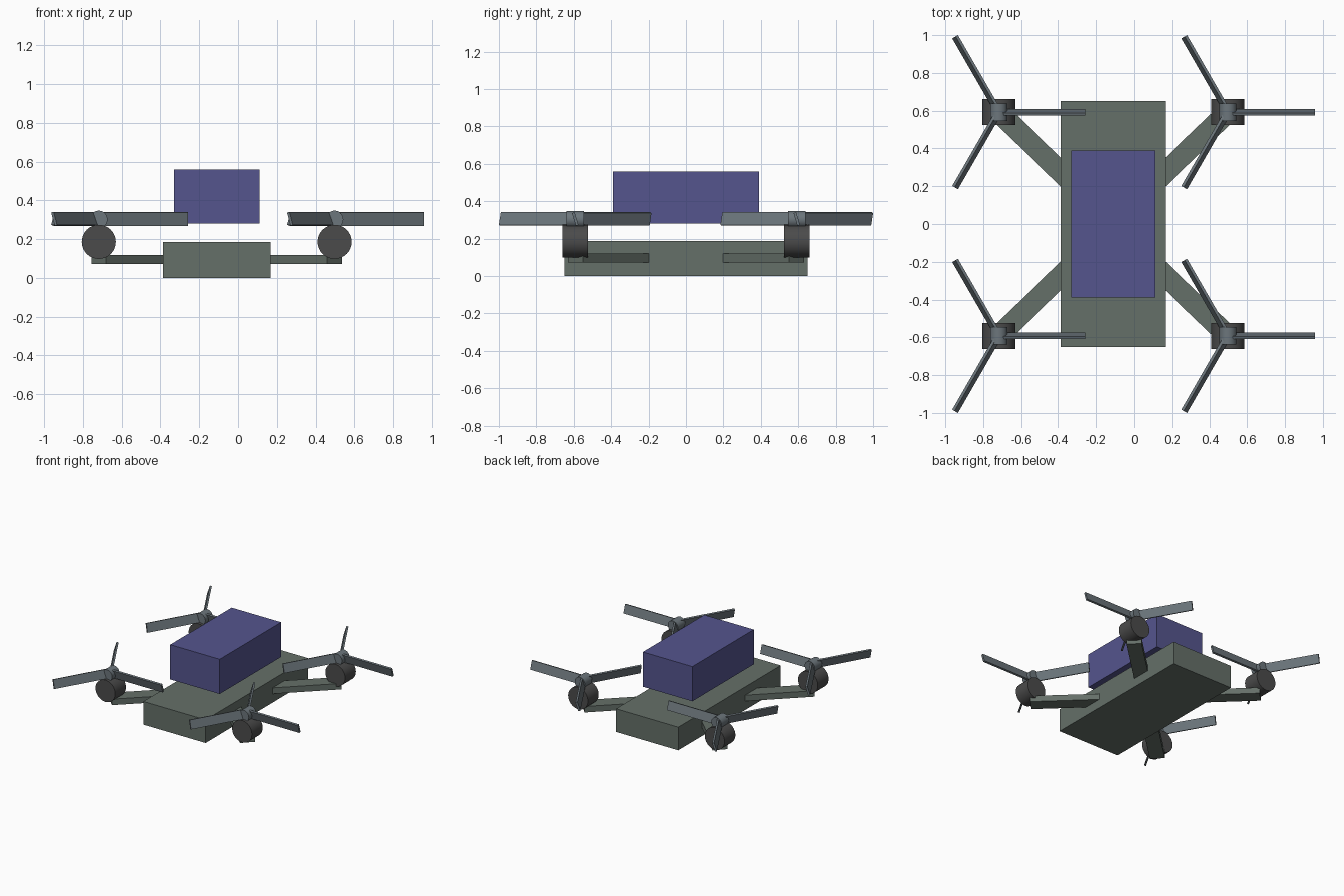
import bpy
from math import radians, pi, cos, sin, atan2, hypot
from mathutils import Matrix

if "Cube" in bpy.data.objects:
    bpy.data.objects.remove(bpy.data.objects["Cube"])

CX = -0.11  # centre line of the frame


def material(name, rgb):
    m = bpy.data.materials.new(name)
    m.diffuse_color = (*rgb, 1)
    m.use_nodes = True
    m.node_tree.nodes["Principled BSDF"].inputs["Base Color"].default_value = m.diffuse_color
    return m


FRAME = material("frame_green_grey", (0.13, 0.16, 0.14))
BLUE = material("battery_blue", (0.09, 0.09, 0.27))
DARK = material("motor_dark", (0.07, 0.07, 0.07))
SLATE = material("rotor_slate", (0.15, 0.18, 0.20))


def box(name, size, matrix, mat):
    bpy.ops.mesh.primitive_cube_add(size=1)
    o = bpy.context.object
    o.name = name
    o.data.transform(matrix @ Matrix.Diagonal((*size, 1)))
    o.data.materials.append(mat)
    return o


def drum(name, radius, depth, location, mat):
    # cylinder lying along y
    bpy.ops.mesh.primitive_cylinder_add(vertices=32, radius=radius, depth=depth,
                                        location=location, rotation=(pi / 2, 0, 0))
    o = bpy.context.object
    o.name = name
    o.data.materials.append(mat)
    bpy.ops.object.shade_smooth_by_angle(angle=radians(30))
    return o


# Main body and the battery hovering above it
box("body", (0.554, 1.30, 0.186), Matrix.Translation((CX, 0, 0.093)), FRAME)
box("battery", (0.44, 0.78, 0.279), Matrix.Translation((CX, 0, 0.419)), BLUE)

for sx, side in ((-1, "left"), (1, "right")):
    for sy, end in ((-1, "front"), (1, "back")):
        tag = f"{end}_{side}"
        mx, my = CX + sx * 0.608, sy * 0.592

        # Diagonal arm from inside the body to the motor
        ix, iy = CX + sx * 0.20, sy * 0.202
        dx, dy = mx - ix, my - iy
        box("arm_" + tag, (hypot(dx, dy), 0.111, 0.048),
            Matrix.Translation(((mx + ix) / 2, (my + iy) / 2, 0.095))
            @ Matrix.Rotation(atan2(dy, dx), 4, 'Z'), FRAME)

        # Motor and rotor hub
        drum("motor_" + tag, 0.088, 0.137, (mx, my, 0.186), DARK)
        drum("rotor_hub_" + tag, 0.045, 0.093, (mx, my, 0.302), SLATE)

        # Three pitched blades
        for i in range(3):
            box(f"blade_{tag}_{i + 1}", (0.461, 0.015, 0.071),
                Matrix.Translation((mx, my, 0.305))
                @ Matrix.Rotation(i * 2 * pi / 3, 4, 'Z')
                @ Matrix.Translation((0.2305, 0, 0))
                @ Matrix.Rotation(radians(17), 4, 'X'), SLATE)
